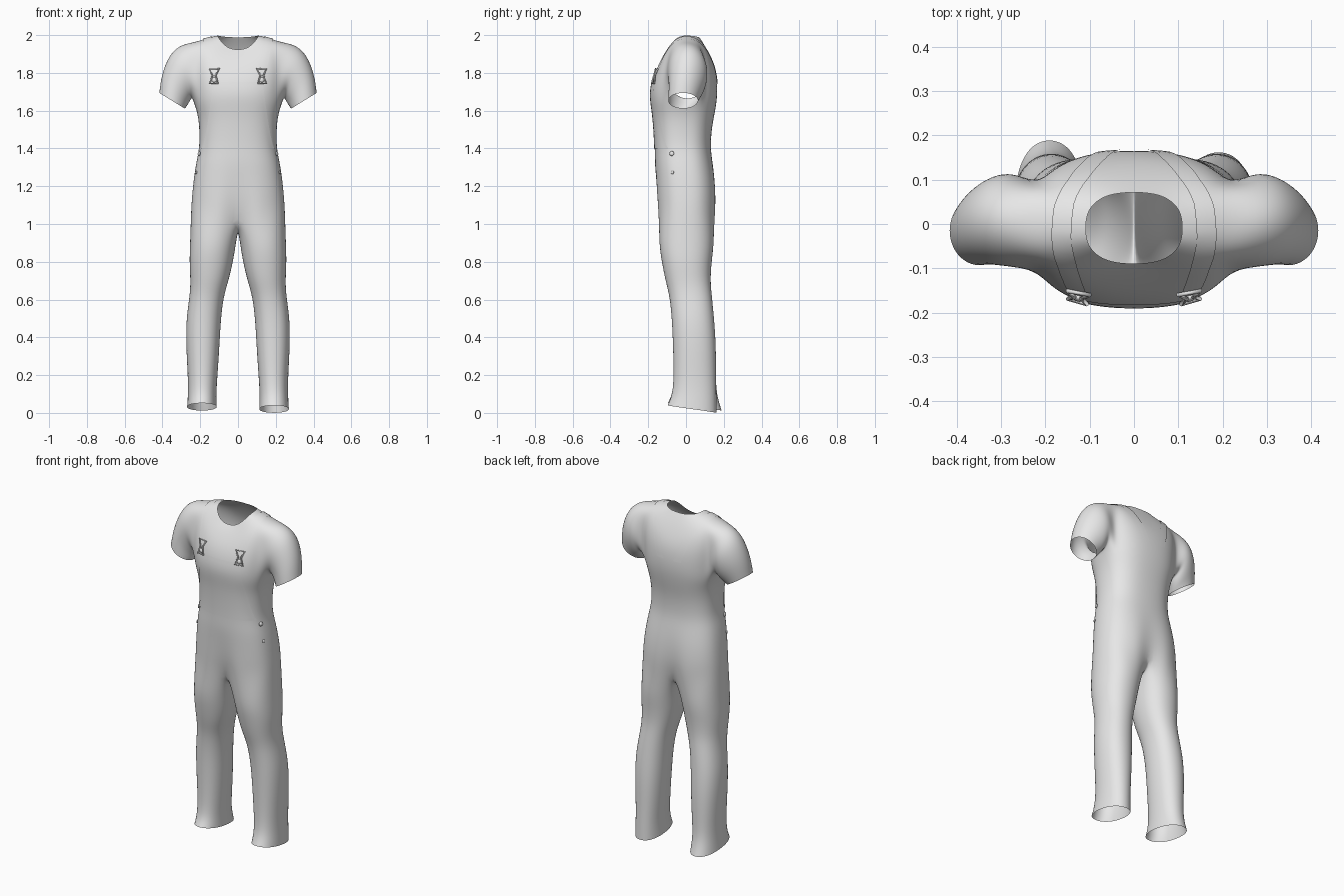
import bpy, bmesh
from math import sin, cos, pi, copysign
from mathutils import Vector

cube = bpy.data.objects.get("Cube")
if cube:
    bpy.data.objects.remove(cube, do_unlink=True)

cloth = bpy.data.materials.new("light_grey_cloth")
cloth.use_nodes = True
GREY = (0.8, 0.8, 0.8, 1)
cloth.diffuse_color = GREY
cloth.node_tree.nodes["Principled BSDF"].inputs["Base Color"].default_value = GREY

COLS = 24


def power(value, exponent):
    return copysign(abs(value) ** exponent, value)


def finish(name, bm, levels=0):
    """Turn a bmesh into a smooth, coloured object."""
    bmesh.ops.recalc_face_normals(bm, faces=bm.faces)
    for face in bm.faces:
        face.smooth = True
    mesh = bpy.data.meshes.new(name)
    bm.to_mesh(mesh)
    bm.free()
    mesh.materials.append(cloth)
    obj = bpy.data.objects.new(name, mesh)
    bpy.context.collection.objects.link(obj)
    if levels:
        mod = obj.modifiers.new("smooth", 'SUBSURF')
        mod.levels = mod.render_levels = levels
    return obj


def bridge(bm, a, b):
    """Join two closed loops of equal length with quads."""
    for i in range(len(a)):
        j = (i + 1) % len(a)
        bm.faces.new((a[i], a[j], b[j], b[i]))


def torso_ring(bm, width, front, back, z_front, z_side, z_back, cleft=0):
    ring = []
    for i in range(COLS):
        t = 2 * pi * i / COLS
        c = cos(t)
        z_end = z_front if c > 0 else z_back
        y = (front + back) / 2 - (back - front) / 2 * power(c, 0.8)
        if i % (COLS // 2) == 0:
            y += copysign(cleft, c)
        x = width * power(sin(t), 0.8)
        ring.append(bm.verts.new((x, y, z_side + (z_end - z_side) * c * c)))
    return ring


# Torso rows: half width, front y, back y, then z at front, side, back, and cleft
TORSO = [
    (.25, -.156, .163, 1.05, 1.08, 1.03, .035),
    (.245, -.16, .166, 1.14, 1.15, 1.13, .016),
    (.236, -.163, .157, 1.24, 1.24, 1.24, .006),
    (.222, -.167, .141, 1.33, 1.33, 1.33),
    (.206, -.166, .131, 1.4, 1.4, 1.4),
    (.205, -.171, .136, 1.5, 1.5, 1.5),
    (.214, -.178, .152, 1.58, 1.58, 1.58),
    (.234, -.189, .164, 1.65, 1.64, 1.65),
    (.24, -.191, .168, 1.7, 1.72, 1.71),
    (.245, -.18, .165, 1.76, 1.8, 1.77),
    (.245, -.162, .156, 1.81, 1.88, 1.82),
    (.226, -.14, .138, 1.85, 1.965, 1.87),
    (.165, -.115, .106, 1.89, 1.986, 1.935),
    (.11, -.09, .072, 1.922, 1.998, 1.988),
]
HOLE_LOW, HOLE_HIGH = 7, 11

# Sleeve rows: outer x, z, inner x, z, middle y, half depth
SLEEVE = [
    (.295, 1.955, .243, 1.67, .008, .108),
    (.352, 1.915, .252, 1.65, .01, .106),
    (.39, 1.84, .264, 1.632, .004, .097),
    (.41, 1.765, .272, 1.62, -.006, .088),
    (.418, 1.695, .28, 1.61, -.015, .08),
]

# Leg rows: z, inner x, outer x, front y, back y
LEG = [
    (.9, .008, .256, -.147, .152),
    (.8, .024, .26, -.131, .138),
    (.7, .048, .253, -.111, .131),
    (.62, .074, .257, -.089, .139),
    (.5, .089, .276, -.077, .151),
    (.36, .096, .277, -.071, .161),
    (.2, .107, .267, -.067, .161),
    (.1, .114, .266, -.073, .163),
    (.02, .111, .271, -.1, .165),
]

bm = bmesh.new()
rings = [torso_ring(bm, *row) for row in TORSO]

# Torso skin, leaving out the armholes
for r in range(len(rings) - 1):
    for i in range(COLS):
        side = i % (COLS // 2)
        if HOLE_LOW <= r < HOLE_HIGH and 4 <= side < 8:
            continue
        j = (i + 1) % COLS
        bm.faces.new((rings[r][i], rings[r][j], rings[r + 1][j], rings[r + 1][i]))

# Sleeves grown from the armholes
path = [(HOLE_HIGH, c) for c in (6, 5, 4)]
path += [(r, 4) for r in (10, 9, 8)]
path += [(HOLE_LOW, c) for c in (4, 5, 6, 7, 8)]
path += [(r, 8) for r in (8, 9, 10)]
path += [(HOLE_HIGH, c) for c in (8, 7)]
for s in (1, -1):
    loop = [rings[r][(s * c) % COLS] for r, c in path]
    for ox, oz, ix, iz, y, depth in SLEEVE:
        new = []
        for k in range(len(path)):
            t = 2 * pi * k / len(path)
            f = (1 + cos(t)) / 2
            new.append(bm.verts.new((s * (ix + (ox - ix) * f), y - depth * sin(t),
                                     iz + (oz - iz) * f)))
        bridge(bm, loop, new)
        loop = new

# Crotch seam and trouser legs
seam = [bm.verts.new((0, y, z)) for y, z in ((.085, .985), (.005, .965), (-.075, .985))]
for s in (1, -1):
    loop = [rings[0][(s * i) % COLS] for i in range(13)] + seam
    for n, (z, inner, outer, front, back) in enumerate(LEG):
        hem = n == len(LEG) - 1
        if hem and s < 0:
            back, z = .192, z + .012
        new = []
        for k in range(16):
            t = -pi / 4 + pi * k / 8
            x = (inner + outer) / 2 + (outer - inner) / 2 * power(sin(t), .9)
            y = (front + back) / 2 - (back - front) / 2 * power(cos(t), .9)
            new.append(bm.verts.new((s * x, y, z + (.02 * cos(t) if hem else 0))))
        bridge(bm, loop, new)
        loop = new
body = finish("overalls_and_shirt", bm, 2)

bpy.context.view_layer.update()
skin = body.evaluated_get(bpy.context.evaluated_depsgraph_get())


def on_skin(point, lift):
    _, spot, normal, _ = skin.closest_point_on_mesh(point)
    return spot + normal * lift, normal


def sheet(name, rows):
    """Thin cloth panel from rows of points."""
    bm = bmesh.new()
    grid = [[bm.verts.new(p) for p in row] for row in rows]
    for a, b in zip(grid, grid[1:]):
        for i in range(len(a) - 1):
            bm.faces.new((a[i], a[i + 1], b[i + 1], b[i]))
    return finish(name, bm)


# Bib panel laid over the chest
bib = []
for k in range(19):
    f = k / 18
    z = 1.4 + .35 * f
    half = .19 - .06 * f ** .7
    row = []
    for i in range(21):
        start = Vector((half * (i / 10 - 1), -1, z))
        hit, spot, normal, _ = skin.ray_cast(start, Vector((0, 1, 0)))
        row.append(spot + normal * .003 if hit else on_skin(start, .003)[0])
    bib.append(row)
sheet("bib", bib)

# Shoulder straps, buckles and side buttons
STRAP = [(.13, -.17, 1.8), (.15, -.12, 1.92), (.165, -.03, 1.985), (.155, .04, 1.97),
         (.125, .1, 1.93), (.09, .14, 1.85), (.055, .16, 1.74)]
BUCKLE = [(-.028, .04), (-.009, .0), (-.024, -.045), (.024, -.045), (.009, .0), (.028, .04)]


def button(name, point, radius):
    spot, normal = on_skin(Vector(point), .004)
    bm = bmesh.new()
    bmesh.ops.create_uvsphere(bm, u_segments=12, v_segments=6, radius=radius)
    bmesh.ops.scale(bm, vec=(1, 1, .5), verts=bm.verts)
    obj = finish(name, bm)
    obj.location = spot
    obj.rotation_euler = normal.to_track_quat('Z', 'Y').to_euler()


for s, label in ((1, "left"), (-1, "right")):
    rows = []
    for a, b in zip(STRAP, STRAP[1:]):
        for k in range(6):
            mid = Vector(a).lerp(Vector(b), k / 5)
            rows.append([on_skin(Vector((s * (mid.x + w), mid.y, mid.z)), .004)[0]
                         for w in (-.024, -.012, 0, .012, .024)])
        if b != STRAP[-1]:
            rows.pop()
    sheet(label + "_strap", rows)

    wire = bpy.data.curves.new(label + "_buckle", 'CURVE')
    wire.dimensions = '3D'
    wire.bevel_depth = .005
    wire.bevel_resolution = 2
    line = wire.splines.new('POLY')
    line.points.add(len(BUCKLE) - 1)
    line.use_cyclic_u = True
    for p, (x, z) in zip(line.points, BUCKLE):
        spot, _ = on_skin(Vector((s * .13 + x, -.18, 1.79 + z)), .009)
        p.co = (*spot, 1)
    wire.materials.append(cloth)
    bpy.context.collection.objects.link(bpy.data.objects.new(label + "_buckle", wire))

    button(label + "_bib_button", (s * .13, -.18, 1.765), .014)
    button(label + "_upper_side_button", (s * .22, -.08, 1.375), .013)
    button(label + "_lower_side_button", (s * .24, -.08, 1.275), .009)
